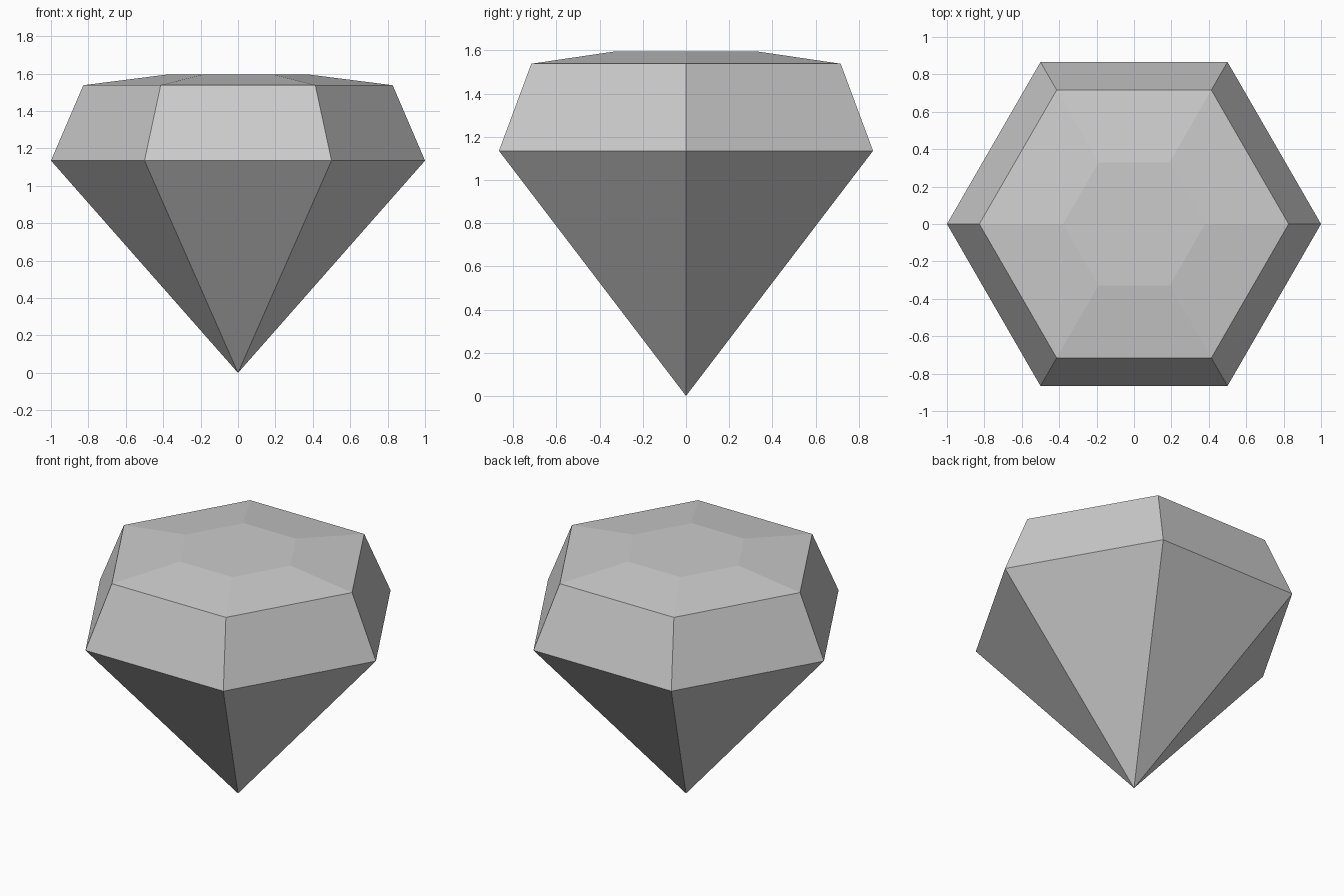
import bpy, bmesh
from math import cos, sin, pi

cube = bpy.data.objects.get("Cube")
if cube:
    bpy.data.objects.remove(cube, do_unlink=True)

SIDES = 6

# Gem colour
grey = bpy.data.materials.new("gem_grey")
grey.use_nodes = True
colour = (0.6, 0.6, 0.6, 1)
grey.diffuse_color = colour
grey.node_tree.nodes["Principled BSDF"].inputs["Base Color"].default_value = colour


def ring(bm, radius, z):
    return [bm.verts.new((radius * cos(2 * pi * i / SIDES),
                          radius * sin(2 * pi * i / SIDES), z))
            for i in range(SIDES)]


# Cut gem: pointed pavilion, crown facets, shallow bevel and flat table
bm = bmesh.new()
tip = bm.verts.new((0, 0, 0))
girdle, crown, table = [ring(bm, r, z) for r, z in
                        ((1, 1.135), (0.827, 1.538), (0.38, 1.595))]
for i in range(SIDES):
    j = (i + 1) % SIDES
    bm.faces.new((tip, girdle[j], girdle[i]))
    for low, high in ((girdle, crown), (crown, table)):
        bm.faces.new((low[i], low[j], high[j], high[i]))
bm.faces.new(table)
bmesh.ops.recalc_face_normals(bm, faces=bm.faces)

mesh = bpy.data.meshes.new("gem")
bm.to_mesh(mesh)
bm.free()
mesh.materials.append(grey)
bpy.context.collection.objects.link(bpy.data.objects.new("gem", mesh))
